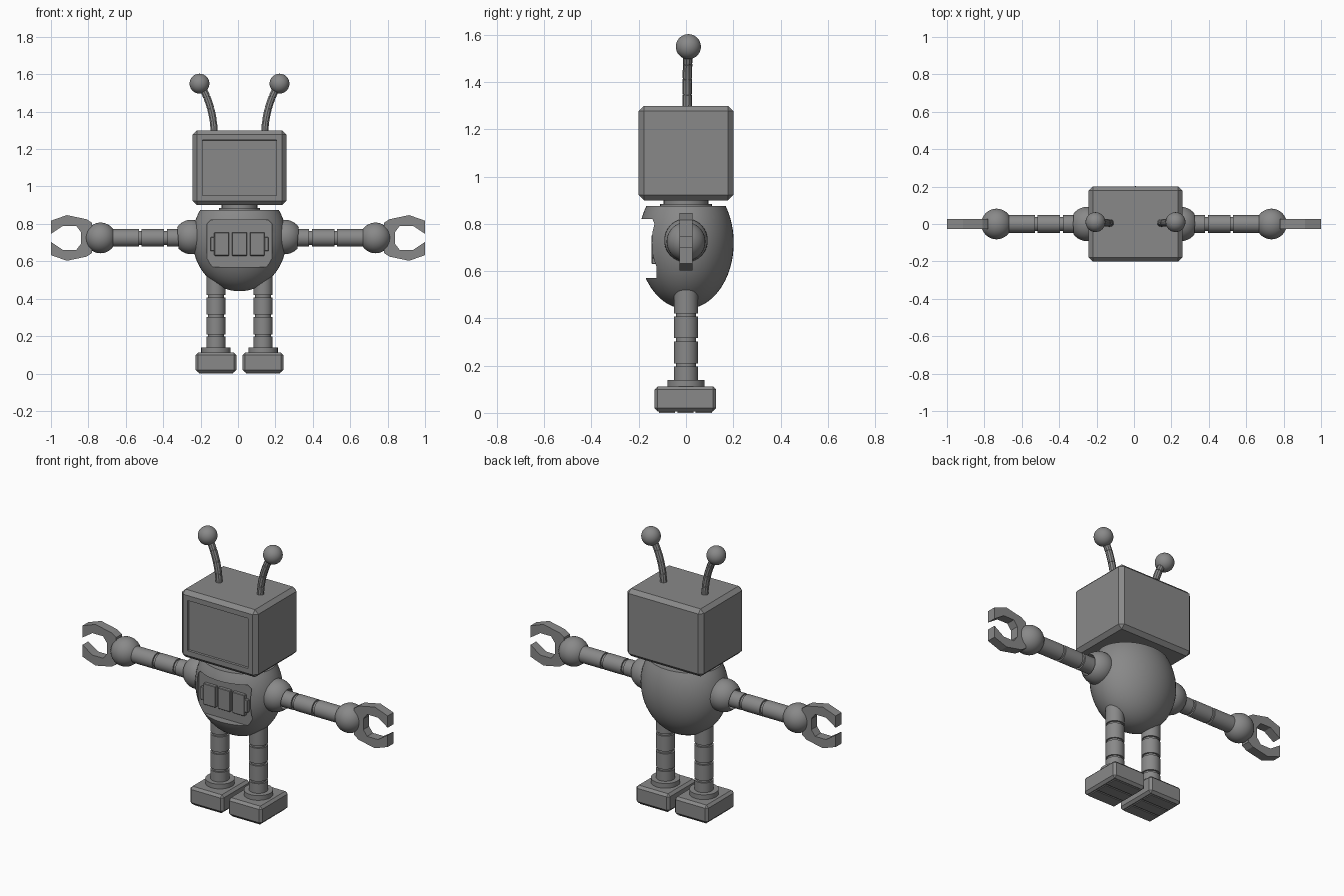
import bpy, bmesh
from math import radians
from mathutils import Vector, Matrix

if "Cube" in bpy.data.objects:
    bpy.data.objects.remove(bpy.data.objects["Cube"], do_unlink=True)

GREY = (0.25, 0.25, 0.25, 1)
metal = bpy.data.materials.new("grey_metal")
metal.use_nodes = True
metal.diffuse_color = GREY
metal.node_tree.nodes["Principled BSDF"].inputs["Base Color"].default_value = GREY
MID = 0.008  # centre line of head, body and legs


def finish(name, bm, smooth=True):
    bmesh.ops.recalc_face_normals(bm, faces=bm.faces)
    mesh = bpy.data.meshes.new(name)
    bm.to_mesh(mesh)
    bm.free()
    mesh.materials.append(metal)
    obj = bpy.data.objects.new(name, mesh)
    bpy.context.collection.objects.link(obj)
    if smooth:
        shade(obj)
    return obj


def activate(obj):
    bpy.ops.object.select_all(action='DESELECT')
    obj.select_set(True)
    bpy.context.view_layer.objects.active = obj


def shade(obj):
    activate(obj)
    bpy.ops.object.shade_smooth_by_angle(angle=radians(30))


def box_mesh(center, size, bevel=0.0):
    bm = bmesh.new()
    bmesh.ops.create_cube(bm, size=1)
    bmesh.ops.scale(bm, vec=size, verts=bm.verts)
    bmesh.ops.translate(bm, vec=center, verts=bm.verts)
    if bevel:
        bmesh.ops.bevel(bm, geom=bm.edges[:], offset=bevel, segments=1, affect='EDGES')
    return bm


def box(name, center, size, bevel=0.0):
    return finish(name, box_mesh(center, size, bevel), False)


def ball(name, center, radius):
    bm = bmesh.new()
    bmesh.ops.create_uvsphere(bm, u_segments=32, v_segments=20, radius=radius)
    bmesh.ops.translate(bm, vec=center, verts=bm.verts)
    return finish(name, bm)


def rod(name, start, end, radius):
    start, end = Vector(start), Vector(end)
    axis = end - start
    bm = bmesh.new()
    turn = Matrix.Translation((start + end) / 2) @ axis.to_track_quat('Z', 'Y').to_matrix().to_4x4()
    bmesh.ops.create_cone(bm, cap_ends=True, segments=28, radius1=radius, radius2=radius,
                          depth=axis.length, matrix=turn)
    return finish(name, bm)


def tube(name, points, radius):
    curve = bpy.data.curves.new(name, 'CURVE')
    curve.dimensions = '3D'
    curve.bevel_depth = radius
    curve.bevel_resolution = 3
    curve.use_fill_caps = True
    spline = curve.splines.new('POLY')
    spline.points.add(len(points) - 1)
    for point, co in zip(spline.points, points):
        point.co = (*co, 1)
    curve.materials.append(metal)
    obj = bpy.data.objects.new(name, curve)
    bpy.context.collection.objects.link(obj)
    activate(obj)
    bpy.ops.object.convert(target='MESH')
    shade(bpy.context.object)


def carve(obj, cutter):
    mod = obj.modifiers.new("cut", 'BOOLEAN')
    mod.operation = 'DIFFERENCE'
    mod.solver = 'EXACT'
    mod.object = cutter
    activate(obj)
    bpy.ops.object.modifier_apply(modifier=mod.name)
    bpy.data.objects.remove(cutter, do_unlink=True)
    shade(obj)


# Head with a recessed screen
bm = box_mesh((MID, 0, 1.1), (0.5, 0.4, 0.4), 0.022)
bm.normal_update()
front = min(bm.faces, key=lambda f: f.calc_center_median().y)
bmesh.ops.inset_individual(bm, faces=[front], thickness=0.042)
bmesh.ops.inset_individual(bm, faces=[front], thickness=0.002, depth=-0.012)
finish("head", bm, False)

# Neck
rod("neck", (MID, 0, 0.86), (MID, 0, 0.91), 0.095)
rod("neck_collar", (MID, 0, 0.86), (MID, 0, 0.885), 0.11)

# Egg-shaped body, flat on top, with a chest recess
bm = bmesh.new()
bmesh.ops.create_uvsphere(bm, u_segments=48, v_segments=32, radius=1)
bmesh.ops.scale(bm, vec=(0.252, 0.202, 0.28), verts=bm.verts)
bmesh.ops.translate(bm, vec=(MID, 0, 0.72), verts=bm.verts)
cut = bmesh.ops.bisect_plane(bm, geom=bm.verts[:] + bm.edges[:] + bm.faces[:],
                             plane_co=(0, 0, 0.875), plane_no=(0, 0, 1), clear_outer=True)
bmesh.ops.edgeloop_fill(bm, edges=[e for e in cut["geom_cut"] if isinstance(e, bmesh.types.BMEdge)])
body = finish("body", bm)
bm = box_mesh((MID, -0.225, 0.695), (0.35, 0.2, 0.25))
corners = [e for e in bm.edges if abs(e.verts[0].co.y - e.verts[1].co.y) > 0.1]
bmesh.ops.bevel(bm, geom=corners, offset=0.02, segments=1, affect='EDGES')
carve(body, finish("chest_cutter", bm, False))

# Battery gauge on the chest
for label, x in (("right", -0.095), ("middle", 0), ("left", 0.095)):
    box("battery_cell_" + label, (MID + x, -0.13, 0.692), (0.08, 0.03, 0.125), 0.003)
for label, side in (("right", -1), ("left", 1)):
    box("battery_end_" + label, (MID + side * 0.144, -0.13, 0.692), (0.022, 0.03, 0.075), 0.003)

# Half outline of the claw: x from centre, height from the arm axis
CLAW = [(0.78, 0.08), (0.81, 0.1), (0.915, 0.122), (1.0, 0.092), (1.0, 0.022),
        (0.935, 0.065), (0.865, 0.065), (0.84, 0.032)]
ARM_Z = 0.725

for label, s in (("right", -1), ("left", 1)):
    # Shoulder socket
    shoulder = ball(label + "_shoulder", (s * 0.25, 0, 0.73), 0.092)
    carve(shoulder, rod("socket_cutter", (s * 0.275, 0, ARM_Z), (s * 0.4, 0, ARM_Z), 0.058))

    # Segmented arm and hand
    rod(label + "_arm_core", (s * 0.22, 0, ARM_Z), (s * 0.7, 0, ARM_Z), 0.038)
    for i, (a, b) in enumerate(((0.26, 0.38), (0.395, 0.515), (0.53, 0.68))):
        rod(f"{label}_arm_segment_{i + 1}", (s * a, 0, ARM_Z), (s * b, 0, ARM_Z), 0.047)
    ball(label + "_hand", (s * 0.735, 0, ARM_Z), 0.082)
    bm = bmesh.new()
    outline = CLAW + [(x, -z) for x, z in reversed(CLAW)]
    face = bm.faces.new([bm.verts.new((s * x, -0.027, ARM_Z + z)) for x, z in outline])
    moved = bmesh.ops.extrude_face_region(bm, geom=[face])["geom"]
    bmesh.ops.translate(bm, vec=(0, 0.054, 0),
                        verts=[v for v in moved if isinstance(v, bmesh.types.BMVert)])
    finish(label + "_claw", bm, False)

    # Segmented leg
    x = MID + s * 0.126
    rod(label + "_leg_core", (x, 0, 0.12), (x, 0, 0.55), 0.042)
    for i, (a, b) in enumerate(((0.13, 0.197), (0.21, 0.302), (0.316, 0.407), (0.42, 0.56))):
        rod(f"{label}_leg_segment_{i + 1}", (x, 0, a), (x, 0, b), 0.051)

    # Ankle, foot and treads
    rod(label + "_ankle", (x, 0, 0.1), (x, 0, 0.14), 0.079)
    box(label + "_foot", (x, -0.003, 0.059), (0.22, 0.262, 0.106), 0.014)
    for i in range(3):
        box(f"{label}_tread_{i + 1}", (x, -0.003 + (i - 1) * 0.078, 0.006), (0.18, 0.068, 0.012))

    # Curved segmented antenna
    def bend(t):
        a, b, c = (Vector(p) for p in ((0.135, 0.005, 1.28), (0.137, 0.005, 1.42), (0.205, 0.008, 1.54)))
        p = a.lerp(b, t).lerp(b.lerp(c, t), t)
        return Vector((MID + s * p.x, p.y, p.z))

    tube(label + "_antenna_core", [bend(i / 16) for i in range(17)], 0.015)
    for i in range(4):
        tube(f"{label}_antenna_segment_{i + 1}",
             [bend((i + 0.03 + 0.94 * k / 5) / 4) for k in range(6)], 0.02)
    ball(label + "_antenna_ball", (MID + s * 0.214, 0.01, 1.55), 0.053)
